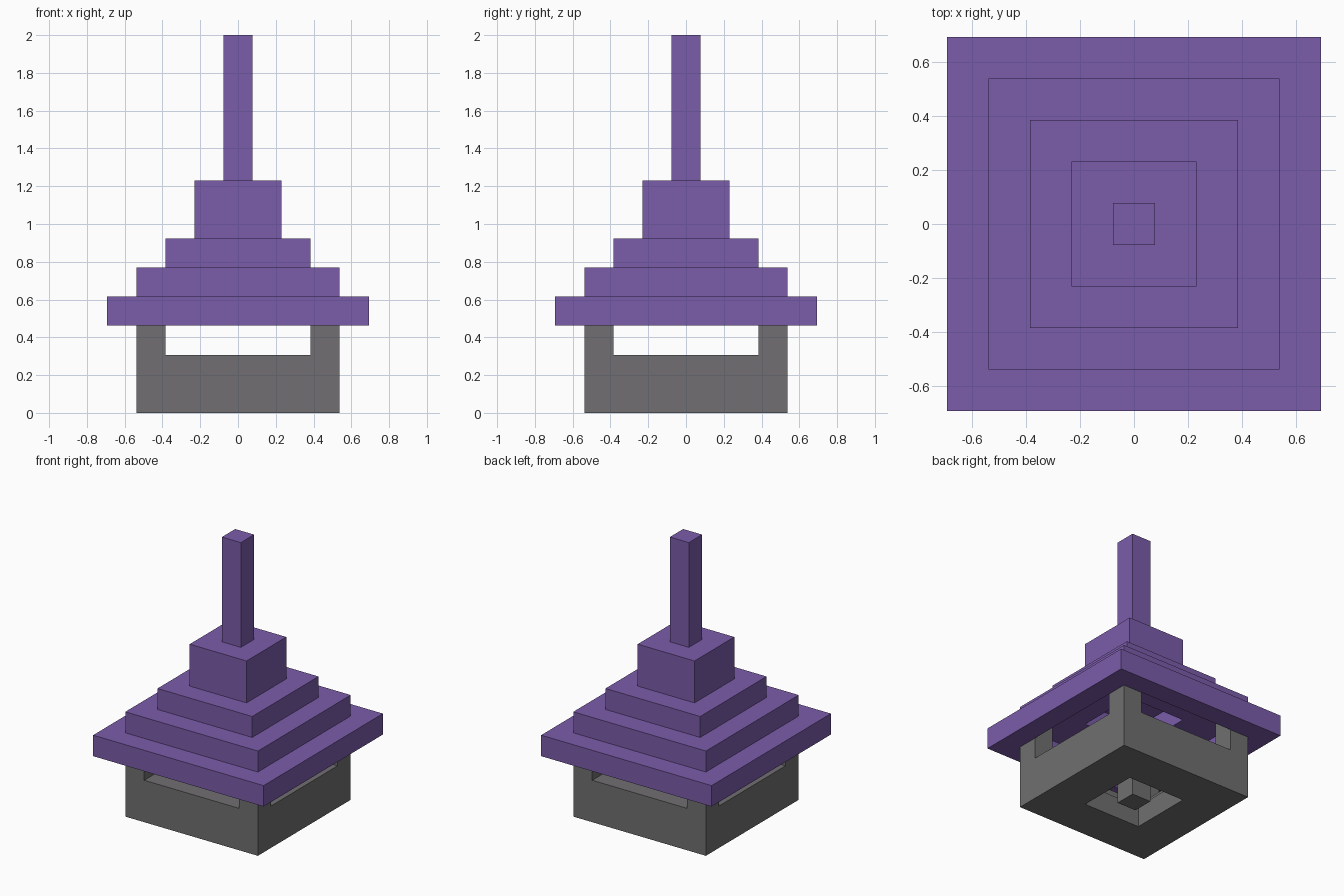
import bpy
import bmesh

UNIT = 1 / 13  # half of one building block

cube = bpy.data.objects.get("Cube")
if cube:
    bpy.data.objects.remove(cube, do_unlink=True)


def make_material(name, rgb):
    mat = bpy.data.materials.new(name)
    mat.use_nodes = True
    colour = (*rgb, 1)
    mat.diffuse_color = colour
    mat.node_tree.nodes["Principled BSDF"].inputs["Base Color"].default_value = colour
    return mat


purple = make_material("purple", (0.198, 0.107, 0.402))
grey = make_material("stone grey", (0.165, 0.159, 0.165))


def finish(name, bm, mat):
    bmesh.ops.recalc_face_normals(bm, faces=bm.faces)
    bmesh.ops.scale(bm, vec=(UNIT, UNIT, UNIT), verts=bm.verts)
    mesh = bpy.data.meshes.new(name)
    bm.to_mesh(mesh)
    bm.free()
    mesh.materials.append(mat)
    obj = bpy.data.objects.new(name, mesh)
    bpy.context.collection.objects.link(obj)


def block(name, half, low, high, mat, x=0, y=0):
    """Square block given by its half width and height range."""
    bm = bmesh.new()
    bmesh.ops.create_cube(bm, size=1)
    bmesh.ops.scale(bm, vec=(2 * half, 2 * half, high - low), verts=bm.verts)
    bmesh.ops.translate(bm, vec=(x, y, (low + high) / 2), verts=bm.verts)
    finish(name, bm, mat)


def square_ring(name, profile, mat):
    """Closed (half width, height) profile swept around a square."""
    bm = bmesh.new()
    corners = [(-1, -1), (1, -1), (1, 1), (-1, 1)]
    loops = [[bm.verts.new((r * x, r * y, z)) for x, y in corners] for r, z in profile]
    for i, loop in enumerate(loops):
        after = loops[(i + 1) % len(loops)]
        for k in range(4):
            n = (k + 1) % 4
            bm.faces.new((loop[k], loop[n], after[n], after[k]))
    finish(name, bm, mat)


# Base: open floor with a raised wall, and a block in the floor opening
square_ring("base", [(3, 0), (7, 0), (7, 4), (5, 4), (5, 2), (3, 2)], grey)
block("floor_centre", 1, 0, 2, grey)

# Corner posts reaching up inside the eave
for side, x in (("right", -6), ("left", 6)):
    for end, y in (("front", -6), ("back", 6)):
        block(f"{end}_{side}_post", 1, 4, 8, grey, x, y)

# Stepped roof, hollow in its lower tiers
square_ring("eave", [(7, 6), (9, 6), (9, 8), (7, 8)], purple)
square_ring("lower_roof", [(3, 8), (7, 8), (7, 10), (3, 10)], purple)
block("middle_roof", 5, 10, 12, purple)
block("upper_roof", 3, 12, 16, purple)
block("spire", 1, 16, 26, purple)
